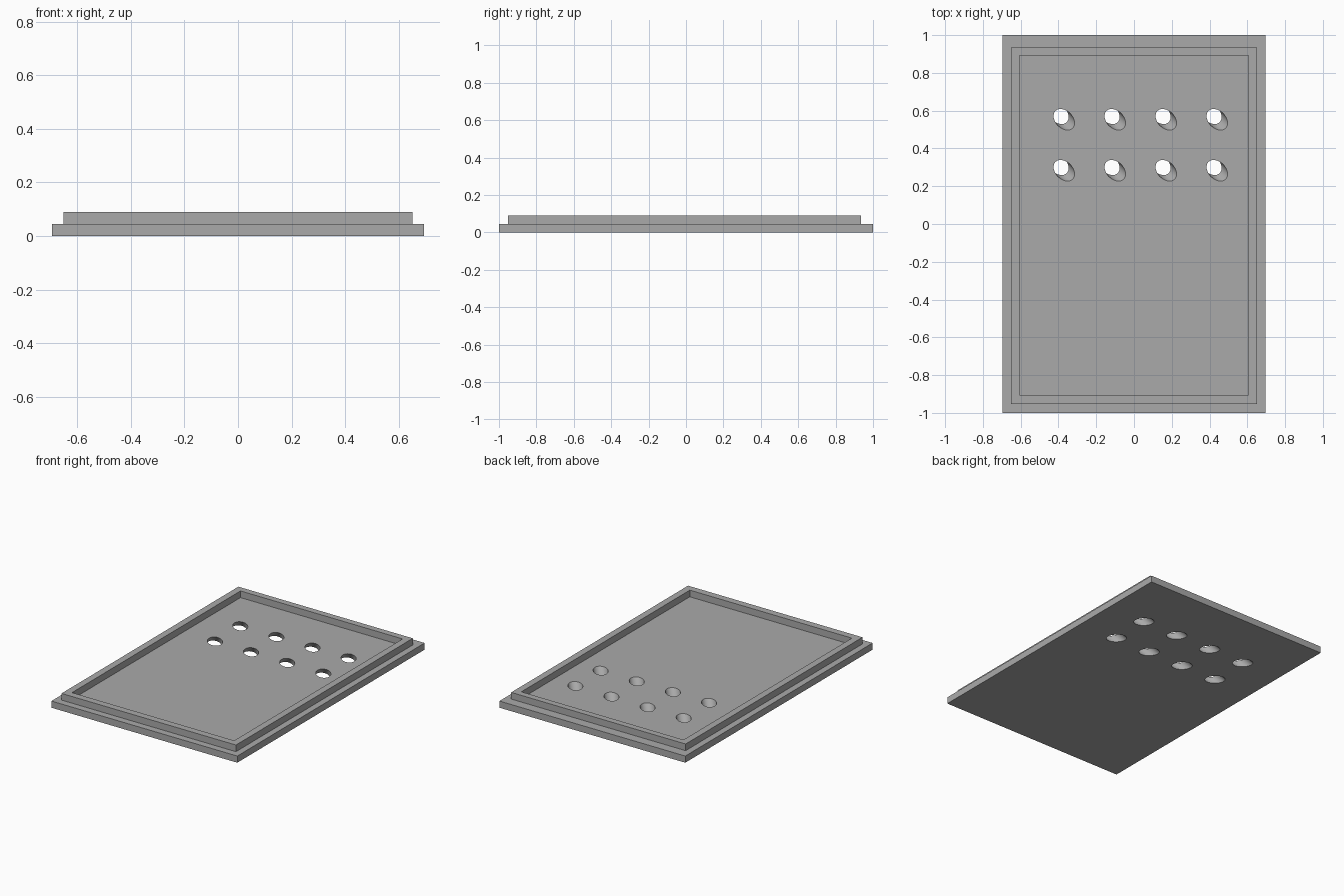
import bpy
from math import pi
from mathutils import Vector

if "Cube" in bpy.data.objects:
    bpy.data.objects.remove(bpy.data.objects["Cube"], do_unlink=True)

PLATE_TOP, RIM_TOP = 0.045, 0.09

# One plain grey for everything
grey = bpy.data.materials.new("plain grey")
grey.use_nodes = True
colour = (0.40, 0.40, 0.40, 1)
grey.diffuse_color = colour
grey.node_tree.nodes["Principled BSDF"].inputs["Base Color"].default_value = colour


def box(name, low, high):
    low, high = Vector(low), Vector(high)
    bpy.ops.mesh.primitive_cube_add(size=1, location=(low + high) / 2)
    obj = bpy.context.object
    obj.name = name
    obj.scale = high - low
    bpy.ops.object.transform_apply(location=True, rotation=True, scale=True)
    obj.data.materials.append(grey)
    return obj


def cut(target, cutter):
    mod = target.modifiers.new("cut", "BOOLEAN")
    mod.operation = "DIFFERENCE"
    mod.solver = "EXACT"
    mod.object = cutter
    bpy.context.view_layer.objects.active = target
    bpy.ops.object.modifier_apply(modifier=mod.name)
    bpy.data.objects.remove(cutter, do_unlink=True)


# Base plate
plate = box("base_plate", (-0.695, -1, 0), (0.695, 1, PLATE_TOP))

# Two rows of round holes drilled at a slant
axis = Vector((1, -1, 2 ** 0.5)).normalized()
first_hole = Vector((-0.386, 0.569, PLATE_TOP / 2))
for row in range(2):
    for col in range(4):
        bpy.ops.mesh.primitive_cylinder_add(
            vertices=48, radius=0.0455, depth=0.4,
            location=first_hole + Vector((col, -row, 0)) * 0.27)
        drill = bpy.context.object
        drill.rotation_euler = axis.to_track_quat("Z", "Y").to_euler()
        drill.data.materials.append(grey)
        drill.hide_render = True
        cut(plate, drill)

# Raised rim, slightly offset towards the front
rim = box("raised_rim", (-0.652, -0.953, PLATE_TOP), (0.652, 0.935, RIM_TOP))
pocket = box("pocket_cutter", (-0.606, -0.906, 0), (0.606, 0.892, 0.2))
pocket.hide_render = True
cut(rim, pocket)

# Smooth hole walls with sharp edges
bpy.ops.object.select_all(action="DESELECT")
plate.select_set(True)
bpy.context.view_layer.objects.active = plate
bpy.ops.object.shade_smooth_by_angle(angle=pi / 6)
